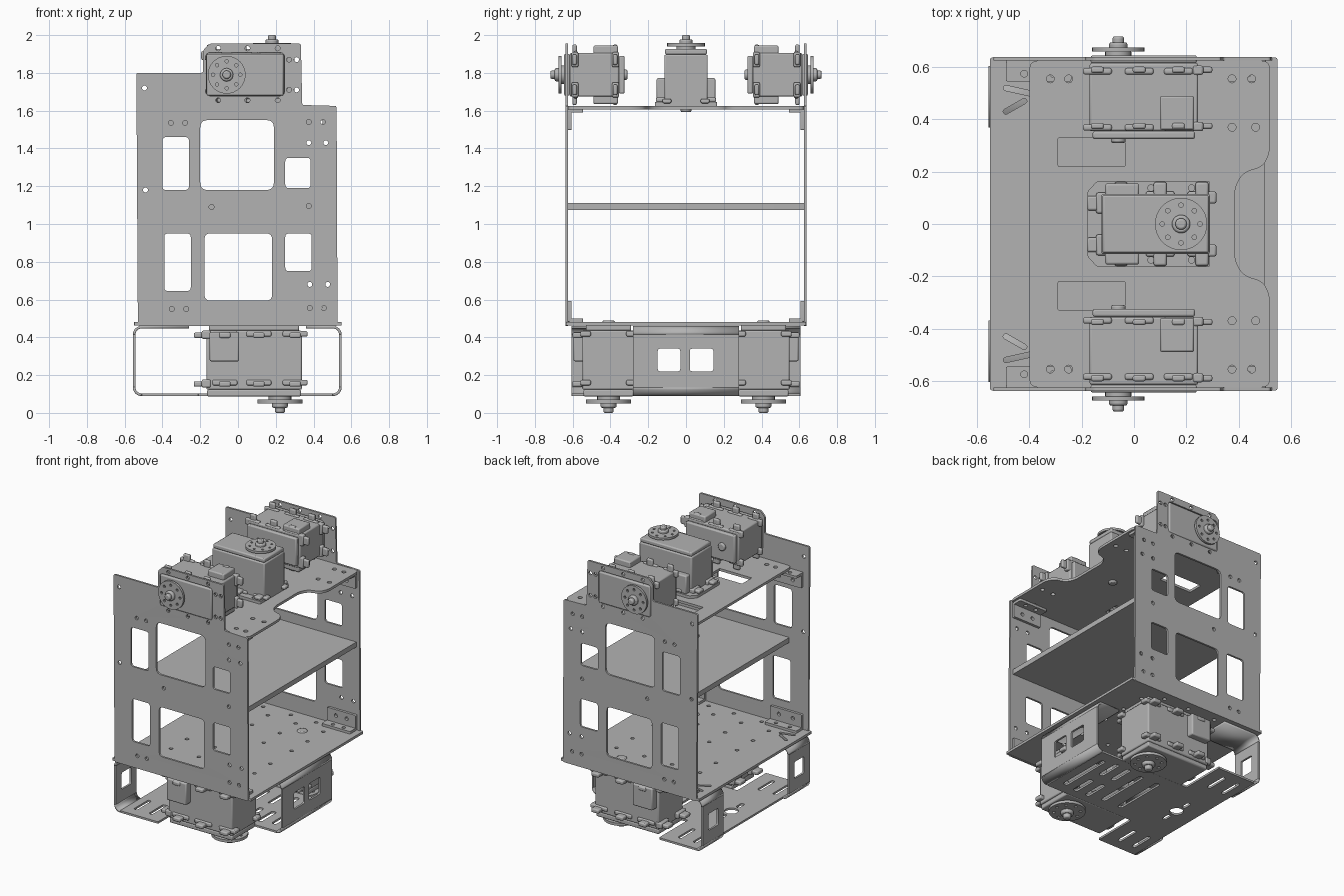
import bpy, bmesh
from math import pi, sin, cos
from mathutils import Matrix, Vector

cube = bpy.data.objects.get("Cube")
if cube:
    bpy.data.objects.remove(cube)

grey = bpy.data.materials.new("machine grey")
grey.use_nodes = True
GREY = (0.45, 0.45, 0.45, 1)
grey.diffuse_color = GREY
grey.node_tree.nodes["Principled BSDF"].inputs["Base Color"].default_value = GREY


def frame(loc, u, w, s=1):
    """Matrix with local x along u and local z along w."""
    u, w = Vector(u), Vector(w)
    m = Matrix((u, w.cross(u), w)).transposed().to_4x4()
    return Matrix.Translation(loc) @ m @ Matrix.Scale(s, 4)


def finish(name, bm):
    bmesh.ops.remove_doubles(bm, verts=bm.verts, dist=1e-5)
    bmesh.ops.recalc_face_normals(bm, faces=bm.faces)
    me = bpy.data.meshes.new(name)
    bm.to_mesh(me)
    bm.free()
    ob = bpy.data.objects.new(name, me)
    bpy.context.collection.objects.link(ob)
    me.materials.append(grey)
    return ob


# 2D loops
def rounded(pts, r, n=5):
    out = []
    pts = [Vector(p) for p in pts]
    for i, p in enumerate(pts):
        a, b = pts[i - 1] - p, pts[(i + 1) % len(pts)] - p
        s = p + a.normalized() * min(r, a.length * .49)
        e = p + b.normalized() * min(r, b.length * .49)
        for k in range(n + 1):
            t = k / n
            out.append(s * (1 - t) ** 2 + p * 2 * t * (1 - t) + e * t * t)
    return out


def rect(x0, y0, x1, y1, r=.02):
    return rounded([(x0, y0), (x1, y0), (x1, y1), (x0, y1)], r)


def circle(x, y, r=.013, n=16):
    return [Vector((x + r * cos(2 * pi * i / n), y + r * sin(2 * pi * i / n))) for i in range(n)]


def slot(x0, y0, x1, y1, w=.015):
    a, b = Vector((x0, y0)), Vector((x1, y1))
    d = (b - a).normalized() * w
    p = Vector((-d.y, d.x))
    return rounded([a - d - p, b + d - p, b + d + p, a - d + p], w, 3)


def sheet(name, loops, t, m):
    """Flat sheet: first loop is the outline, the rest are holes."""
    cu = bpy.data.curves.new(name, 'CURVE')
    cu.dimensions, cu.fill_mode, cu.extrude = '2D', 'BOTH', t / 2
    for loop in loops:
        sp = cu.splines.new('POLY')
        sp.points.add(len(loop) - 1)
        for q, p in zip(sp.points, loop):
            q.co = (p.x, p.y, 0, 1)
        sp.use_cyclic_u = True
    tmp = bpy.data.objects.new(name, cu)
    bpy.context.collection.objects.link(tmp)
    me = bpy.data.meshes.new_from_object(tmp.evaluated_get(bpy.context.evaluated_depsgraph_get()))
    bpy.data.objects.remove(tmp)
    bm = bmesh.new()
    bm.from_mesh(me)
    bpy.data.meshes.remove(me)
    bm.transform(m)
    return finish(name, bm)


def add_box(bm, x0, x1, y0, y1, z0, z1):
    m = Matrix.Translation(((x0 + x1) / 2, (y0 + y1) / 2, (z0 + z1) / 2))
    bmesh.ops.create_cube(bm, size=1, matrix=m @ Matrix.Diagonal((x1 - x0, y1 - y0, z1 - z0, 1)))


def add_cyl(bm, r, z0, z1, n=24):
    bmesh.ops.create_cone(bm, cap_ends=True, segments=n, radius1=r, radius2=r, depth=z1 - z0,
                          matrix=Matrix.Translation((0, 0, (z0 + z1) / 2)))


# Servo: output shaft on local z, case running along local x
def servo(name, m, u0=-.11, u1=.305, levels=(-.055, -.27)):
    bm = bmesh.new()
    add_box(bm, u0, u1, -.115, .115, -.29, -.03)
    add_box(bm, u0 + .004, u1 - .004, -.111, .111, -.03, 0)
    add_box(bm, u0 + .012, u1 - .012, -.1, .1, -.32, -.29)
    for s in (-1, 1):
        y0, y1 = sorted((s * .1, s * .155))
        add_box(bm, u1 - .145, u1 - .015, y0, y1, -.285, -.155)
    for z in levels:
        for s in (-1, 1):
            for u in (u0 + .03, u0 + .19, u0 + .34):
                y0, y1 = sorted((s * .1, s * .16))
                add_box(bm, u - .025, u + .025, y0, y1, z - .012, z + .012)
                add_box(bm, u - .055, u + .055, y0 * .78, y1 * .78, z - .018, z + .006)
            y = s * .08
            add_box(bm, u1 - .02, u1 + .055, y - .028, y + .028, z - .012, z + .012)
            add_box(bm, u1 - .02, u1 + .02, y - .04, y + .04, z - .02, z + .016)
    add_cyl(bm, .05, -.01, .02)
    add_cyl(bm, .035, 0, .05)
    add_cyl(bm, .022, .04, .073)
    add_cyl(bm, .028, -.335, -.3)
    bm.transform(m)
    case = finish(name + "_case", bm)
    bev = case.modifiers.new("soft edges", 'BEVEL')
    bev.width, bev.segments, bev.limit_method = .008, 2, 'ANGLE'
    holes = [circle(.072 * cos(k * pi / 4), .072 * sin(k * pi / 4), .009, 10) for k in range(8)]
    sheet(name + "_horn", [circle(0, 0, .1, 32)] + holes, .016, m @ Matrix.Translation((0, 0, .022)))


servo("front_servo", frame((-.06, -.645, 1.79), (1, 0, 0), (0, -1, 0)))
servo("back_servo", frame((-.06, .645, 1.79), (1, 0, 0), (0, 1, 0)))
servo("head_servo", frame((.18, 0, 1.927), (-1, 0, 0), (0, 0, 1)), levels=(-.27,))
for s, side in ((-1, "front"), (1, "back")):
    servo(side + "_leg_servo", frame((.222, s * .41, .087), (-1, 0, 0), (0, 0, -1), 1.2), -.097, .325)

# Head servo mounting flange
flange = rounded([(-.14, -.165), (.29, -.165), (.29, .165), (-.14, .165), (-.178, .125), (-.178, -.125)], .01)
fh = [circle(x, s * .138, .012) for x in (-.09, .065, .22) for s in (-1, 1)]
sheet("head_flange", [flange] + fh + [circle(-.15, .08, .012), circle(-.15, -.08, .012)], .02,
      Matrix.Translation((0, 0, 1.635)))

# Side plates with raised servo tab and windows
side = rounded([(-.53, .46), (.527, .46), (.522, 1.625), (.34, 1.63), (.333, 1.955),
                (-.15, 1.955), (-.185, 1.92), (-.185, 1.8), (-.538, 1.8)], .012)
windows = [rect(-.4, 1.18, -.26, 1.46), rect(-.2, 1.18, .19, 1.55, .04), rect(.25, 1.19, .385, 1.35),
           rect(-.39, .645, -.25, .95), rect(-.177, .595, .18, .95, .03), rect(.25, .75, .39, .95),
           rect(-.172, 1.678, .247, 1.908, .03)]
spots = [(-.495, 1.72), (-.49, 1.18), (-.14, 1.09), (.375, 1.095), (-.355, 1.535), (-.28, 1.535),
         (.375, 1.54), (.45, 1.54), (.375, 1.43), (.465, 1.43), (.38, .68), (.475, .68), (.38, .555),
         (.455, .555), (-.35, .55), (-.275, .55), (.27, 1.87), (.31, 1.87), (.27, 1.71), (.31, 1.71)]
spots += [(x, z) for x in (-.105, .05, .21) for z in (1.655, 1.93)]
for s, nm in ((-1, "front"), (1, "back")):
    sheet(nm + "_side_plate", [side] + windows + [circle(*p) for p in spots], .014,
          frame((0, s * .632, 0), (1, 0, 0), (0, -1, 0)))

# Top deck with curved notch
half = [(-.4, .625), (.52, .625), (.52, .27), (.49, .215), (.42, .2), (.385, .14)]
deck = rounded(half + [(x, -y) for x, y in reversed(half)], .035)
holes = [rect(-.29, s * .275 - .055, -.035, s * .275 + .055, .005) for s in (-1, 1)]
holes += [circle(x, s * y, .015) for s in (-1, 1) for x, y in
          ((-.32, .555), (-.25, .555), (.375, .555), (.45, .555), (.375, .37), (.465, .37))]
sheet("top_deck", [deck] + holes, .018, Matrix.Translation((0, 0, 1.616)))

# Middle shelf
sheet("middle_shelf", [rect(-.38, -.626, .5, .626, .002)], .036, Matrix.Translation((0, 0, 1.092)))

# Bottom deck
grid = [circle(x, s * y) for s in (-1, 1) for x in (-.32, -.1, .12, .34) for y in (.12, .3, .48)]
grid += [circle(x, s * .57) for s in (-1, 1) for x in (-.2, .02, .22)]
grid += [slot(-.49, s * .43, -.42, s * .47, .01) for s in (-1, 1)]
grid += [slot(-.49, s * .52, -.4, s * .5, .01) for s in (-1, 1)]
sheet("bottom_deck", [rect(-.55, -.636, .548, .636, .006)] + grid, .018, Matrix.Translation((0, 0, .472)))

# Corner angle brackets
for s in (-1, 1):
    for x0, x1 in ((-.49, -.24), (.28, .505)):
        for z, d in ((.482, 1), (1.607, -1)):
            bolts = [circle(x0 + .07, d * .068), circle(x1 - .07, d * .068)]
            wall = rect(x0, min(0, d * .11), x1, max(0, d * .11), .008)
            sheet("bracket_wall", [wall] + bolts, .018, frame((0, s * .616, z), (1, 0, 0), (0, -1, 0)))
            foot = rect(x0, min(s * .545, s * .62), x1, max(s * .545, s * .62), .008)
            bolts = [circle(x0 + .07, s * .575), circle(x1 - .07, s * .575)]
            sheet("bracket_foot", [foot] + bolts, .018, Matrix.Translation((0, 0, z + d * .009)))


# Folded lower bracket: slotted base, wide at one end, with upturned tabs
def bend(name, path, y0, y1):
    bm = bmesh.new()
    rows = [[bm.verts.new((x, y, z)) for x, z in path] for y in (y0, y1)]
    for i in range(len(path) - 1):
        bm.faces.new((rows[0][i], rows[0][i + 1], rows[1][i + 1], rows[1][i]))
    ob = finish(name, bm)
    mod = ob.modifiers.new("thickness", 'SOLIDIFY')
    mod.thickness, mod.offset = .014, 0


def arc(cx, cz, a0, r=.04):
    return [(cx + r * cos(a0 + k * pi / 12), cz + r * sin(a0 + k * pi / 12)) for k in range(7)]


h2 = [(-.51, .605), (-.21, .605), (-.21, .28), (.502, .28)]
base = rounded(h2 + [(x, -y) for x, y in reversed(h2)], .006)
cuts = [slot(x, -.18, x, .18, .018) for x in (.42, .1, -.04)]
cuts += [slot(x, s * .06, x, s * .2, .018) for x in (.32, .22) for s in (-1, 1)]
cuts += [slot(x, s * .38, x, s * .52, .014) for x in (-.44, -.32) for s in (-1, 1)]
keyhole = [slot(-.36, -.12, -.36, -.08, .014), slot(-.36, .08, -.36, .12, .014), circle(-.36, 0, .045)]
sheet("lower_base", [base] + cuts + keyhole, .014, Matrix.Translation((0, 0, .096)))

tabs = [("right_tab", .542, 1, -.28, .28, [(-.15, -.03), (.02, .145)], .36),
        ("left_tab_front", -.55, -1, -.605, -.37, [(-.54, -.43)], -.26),
        ("left_tab_back", -.55, -1, .37, .605, [(.43, .54)], -.26)]
for nm, x, d, y0, y1, wins, inner in tabs:
    panes = [rect(a, .22, b, .34, .015) for a, b in wins]
    sheet(nm, [rect(y0, .135, y1, .415, .001)] + panes, .014, frame((x, 0, 0), (0, 1, 0), (1, 0, 0)))
    cx = x - d * .04
    low = arc(cx, .136, -pi / 2 if d > 0 else pi)
    top = arc(cx, .414, 0 if d > 0 else pi / 2)
    bend(nm + "_lower_fold", low, y0, y1)
    bend(nm + "_upper_fold", top + [(inner, .454)] if d > 0 else [(inner, .454)] + top, y0, y1)

# Smooth shading on rounded surfaces, sharp elsewhere
bpy.ops.object.select_all(action='DESELECT')
for ob in bpy.context.collection.objects:
    if ob.type == 'MESH' and grey.name in ob.data.materials:
        ob.select_set(True)
        bpy.context.view_layer.objects.active = ob
bpy.ops.object.shade_smooth_by_angle(angle=.6)
